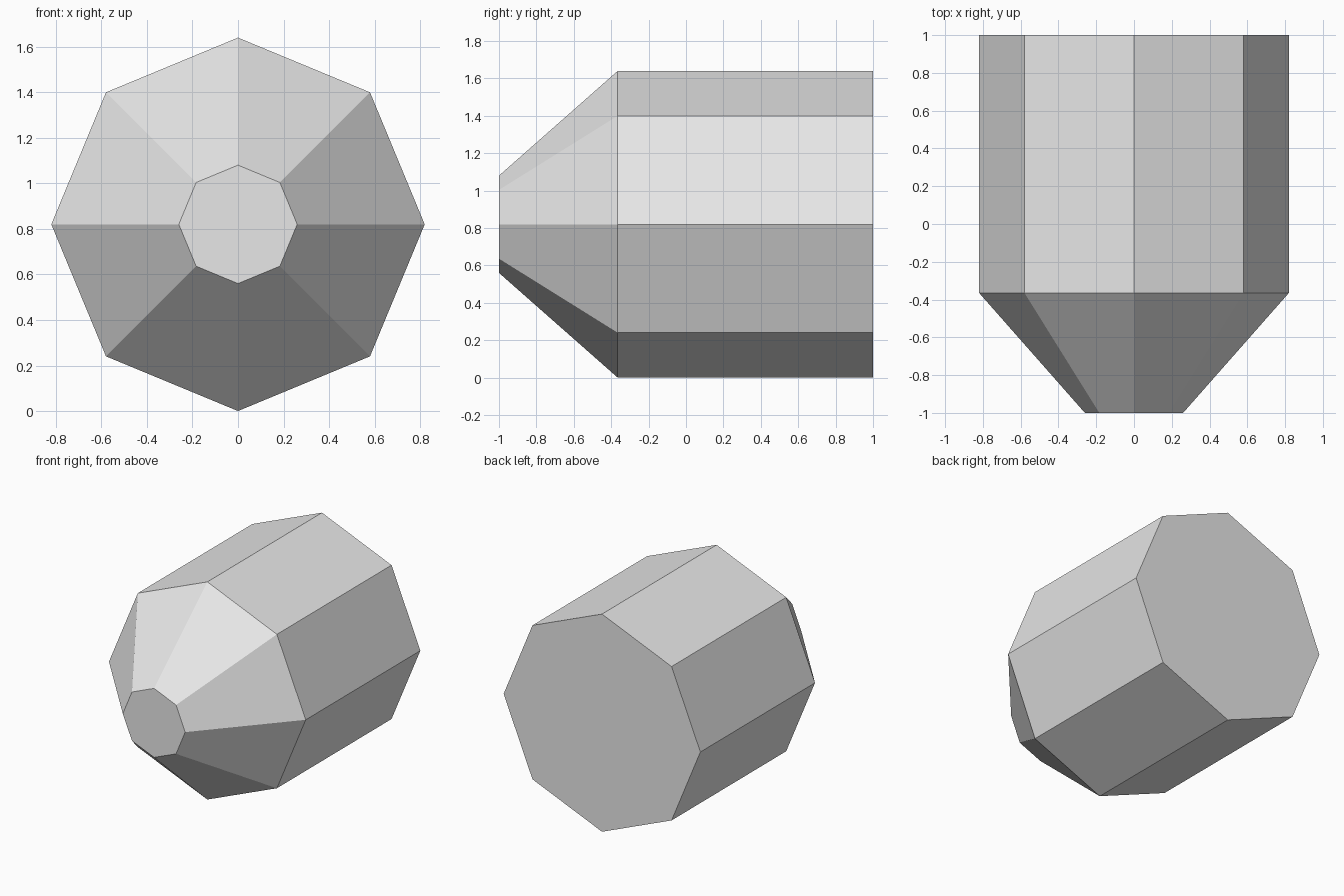
import bpy
import bmesh
from math import sin, cos, tau
from mathutils import Vector

cube = bpy.data.objects.get("Cube")
if cube:
    bpy.data.objects.remove(cube, do_unlink=True)

SIDES = 8
RADIUS = 0.82
# (y position, radius) from the blunt tip to the back
PROFILE = [(-1.0, 0.26), (-0.365, RADIUS), (1.0, RADIUS)]


def make_material(name, color):
    mat = bpy.data.materials.new(name)
    mat.use_nodes = True
    mat.diffuse_color = color
    mat.node_tree.nodes["Principled BSDF"].inputs["Base Color"].default_value = color
    return mat


def ring(bm, y, radius):
    angles = [tau * i / SIDES for i in range(SIDES)]
    return [bm.verts.new(Vector((radius * sin(a), y, RADIUS + radius * cos(a))))
            for a in angles]


# Octagonal body with a tapered nose, capped at both ends
bm = bmesh.new()
rings = [ring(bm, y, r) for y, r in PROFILE]
for a, b in zip(rings, rings[1:]):
    for i in range(SIDES):
        j = (i + 1) % SIDES
        bm.faces.new((a[i], a[j], b[j], b[i]))
bm.faces.new(rings[0])
bm.faces.new(rings[-1])
bmesh.ops.recalc_face_normals(bm, faces=bm.faces)

mesh = bpy.data.meshes.new("tapered_body")
bm.to_mesh(mesh)
bm.free()
mesh.materials.append(make_material("light grey", (0.8, 0.8, 0.8, 1.0)))
body = bpy.data.objects.new("tapered_body", mesh)
bpy.context.collection.objects.link(body)
